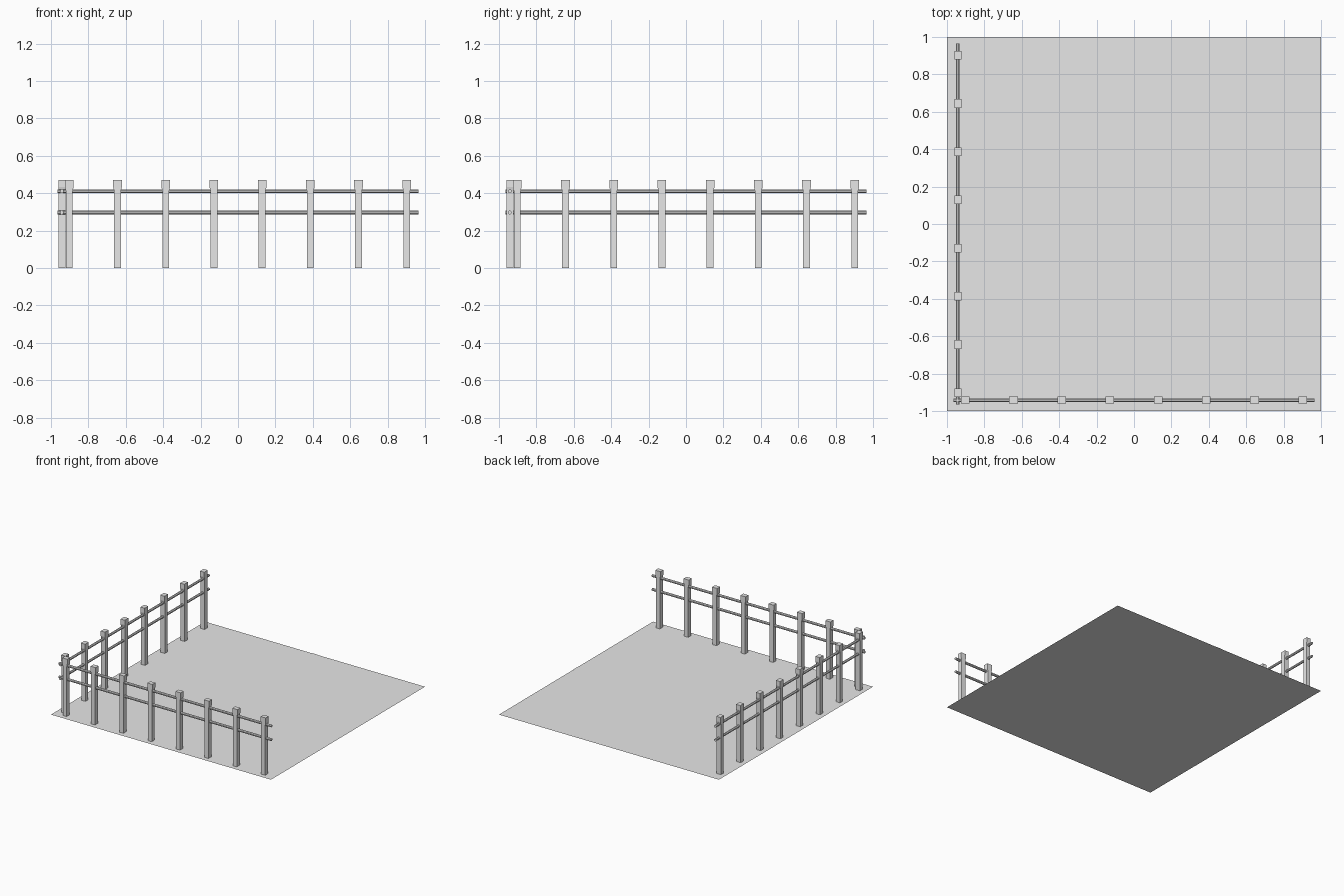
import bpy, bmesh, math
from mathutils import Matrix

cube = bpy.data.objects.get("Cube")
if cube:
    bpy.data.objects.remove(cube, do_unlink=True)

grey = bpy.data.materials.new("plain grey")
grey.use_nodes = True
grey.diffuse_color = (0.8, 0.8, 0.8, 1)
grey.node_tree.nodes["Principled BSDF"].inputs["Base Color"].default_value = (0.8, 0.8, 0.8, 1)


def add_object(name, bm, matrix=Matrix()):
    mesh = bpy.data.meshes.new(name)
    bm.to_mesh(mesh)
    bm.free()
    mesh.materials.append(grey)
    obj = bpy.data.objects.new(name, mesh)
    obj.matrix_world = matrix
    bpy.context.collection.objects.link(obj)
    return obj


def plate(name, x0, x1, y0, y1, z):
    bm = bmesh.new()
    corners = [(x0, y0), (x1, y0), (x1, y1), (x0, y1)]
    bm.faces.new([bm.verts.new((x, y, z)) for x, y in corners])
    add_object(name, bm)


def post(name, x, turn):
    # Straight shaft flaring along the fence into a square head
    bm = bmesh.new()
    rings = []
    for z, half in [(0, 0.018), (0.41, 0.018), (0.433, 0.023), (0.472, 0.023)]:
        corners = [(-half, -0.019), (half, -0.019), (half, 0.019), (-half, 0.019)]
        rings.append([bm.verts.new((x + a, FENCE_Y + b, z)) for a, b in corners])
    for low, high in zip(rings, rings[1:]):
        for i in range(4):
            j = (i + 1) % 4
            bm.faces.new((low[i], low[j], high[j], high[i]))
    bm.faces.new(rings[0][::-1])
    bm.faces.new(rings[-1])
    add_object(name, bm, turn)


def rail(name, z, turn):
    bm = bmesh.new()
    place = Matrix.Translation((0, FENCE_Y, z)) @ Matrix.Rotation(math.pi / 2, 4, 'Y')
    place = place @ Matrix.Rotation(math.pi / 8, 4, 'Z')
    bmesh.ops.create_cone(bm, cap_ends=True, segments=8, radius1=0.0105,
                          radius2=0.0105, depth=1.932, matrix=place)
    add_object(name, bm, turn)


FENCE_Y = -0.942

# Ground and the flat strips lying on it
plate("ground", -1, 1, -1, 1, 0)
plate("long_strip", -0.025, 0.022, -0.51, 1, 0.002)
plate("side_strip", 0.022, 1, -0.01, 0.037, 0.002)

# Front fence, then the same fence turned onto the right side
for side, angle in [("front", 0), ("right", -math.pi / 2)]:
    turn = Matrix.Rotation(angle, 4, 'Z')
    for i in range(8):
        post(f"{side}_post_{i + 1}", -0.902 + i * 1.804 / 7, turn)
    rail(f"{side}_upper_rail", 0.41, turn)
    rail(f"{side}_lower_rail", 0.297, turn)
